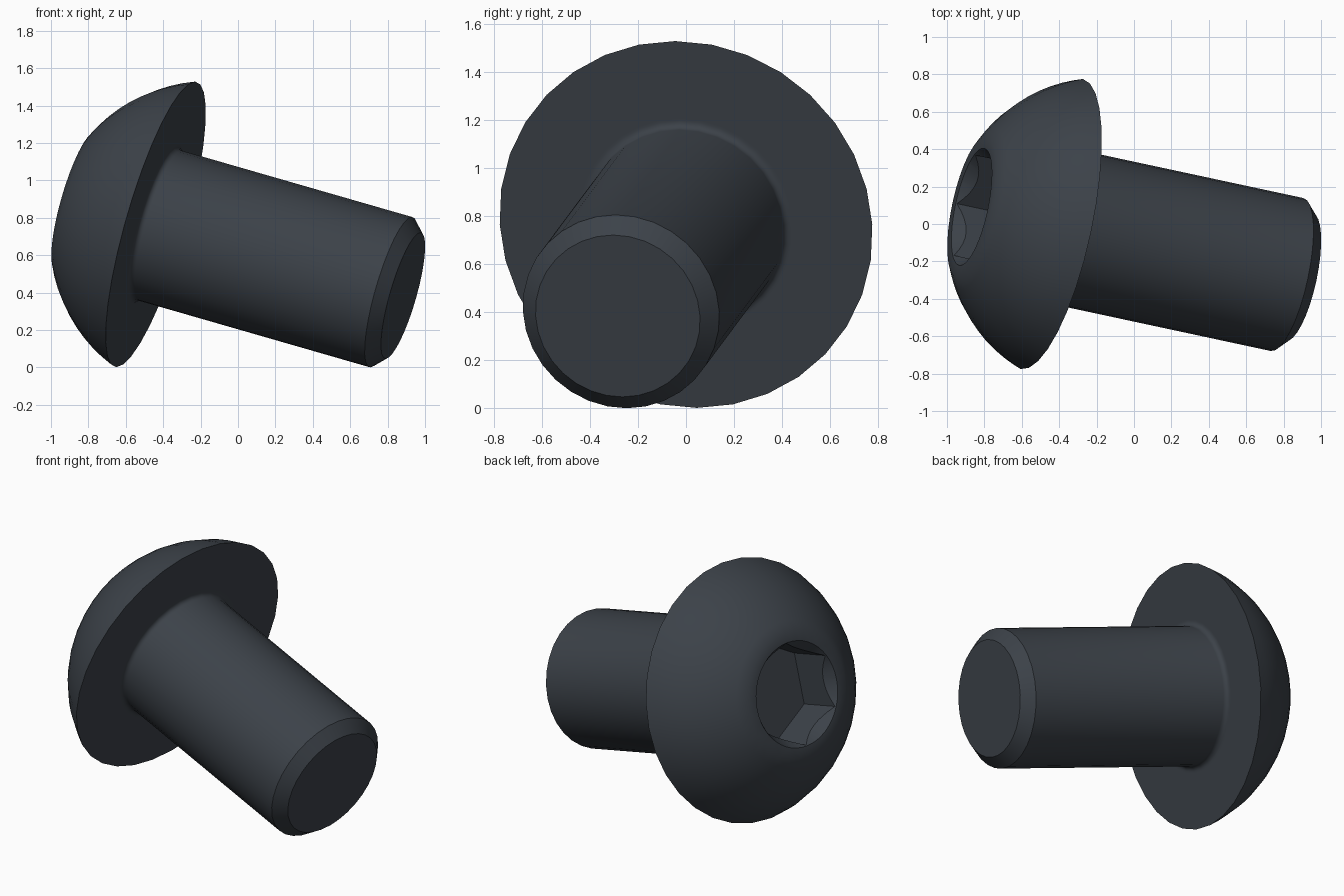
import bpy, bmesh
from math import sin, cos, radians, atan2, hypot, pi
from mathutils import Vector, Matrix

if "Cube" in bpy.data.objects:
    bpy.data.objects.remove(bpy.data.objects["Cube"], do_unlink=True)

steel = bpy.data.materials.new("dark_steel")
steel.use_nodes = True
colour = (0.045, 0.054, 0.066, 1)
steel.diffuse_color = colour
steel.node_tree.nodes["Principled BSDF"].inputs["Base Color"].default_value = colour

# Tilted frame: local z runs along the screw towards the head
axis = Vector((-0.941, 0.202, 0.271)).normalized()
up = (Vector((0, 0, 1)) - axis * axis.z).normalized()
side = axis.cross(up)
frame = Matrix((up, side, axis)).transposed().to_4x4()
frame.translation = (-0.44, 0, 0.765)


def lathe(name, profile, steps):
    """Turn a (radius, height) profile round the local z axis."""
    bm = bmesh.new()
    verts = [bm.verts.new((r, 0, h)) for r, h in profile]
    edges = [bm.edges.new(pair) for pair in zip(verts, verts[1:])]
    bmesh.ops.spin(bm, geom=verts + edges, cent=(0, 0, 0), axis=(0, 0, 1),
                   angle=2 * pi, steps=steps)
    bmesh.ops.remove_doubles(bm, verts=bm.verts[:], dist=1e-4)
    bmesh.ops.recalc_face_normals(bm, faces=bm.faces[:])
    mesh = bpy.data.meshes.new(name)
    bm.to_mesh(mesh)
    bm.free()
    obj = bpy.data.objects.new(name, mesh)
    bpy.context.collection.objects.link(obj)
    obj.matrix_world = frame
    return obj


# Main dimensions
head_r, head_h, flat_r = 0.793, 0.455, 0.385
shank_r, shank_len = 0.418, 1.405
chamfer, fillet = 0.068, 0.03

# Domed head: arc centred on the axis, from the flat top to the rim
centre = (flat_r ** 2 + head_h ** 2 - head_r ** 2) / (2 * head_h)
dome_r = hypot(head_r, centre)
start = atan2(flat_r, head_h - centre)
end = atan2(head_r, -centre)
profile = [(0, head_h)]
for i in range(10):
    a = start + (end - start) * i / 9
    profile.append((dome_r * sin(a), centre + dome_r * cos(a)))

# Fillet under the head, then the shank with its chamfered tip
profile.append((shank_r + fillet + 0.01, 0))
for i in range(5):
    a = radians(90 * i / 4)
    profile.append((shank_r + fillet * (1 - sin(a)), -fillet * (1 - cos(a))))
profile += [(shank_r, chamfer - shank_len),
            (shank_r - chamfer, -shank_len), (0, -shank_len)]
screw = lathe("button_head_screw", profile, 32)
screw.data.materials.append(steel)

# Hexagonal socket and the cone that breaks its mouth
top, hex_r, depth, slope = head_h + 0.1, 0.316, 0.285, 0.7
hex_cutter = lathe("socket_cutter", [
    (0, top), (hex_r, top), (hex_r, head_h - depth), (0, head_h - depth)], 6)
cone_cutter = lathe("mouth_cutter", [
    (0, top), (0.32 + 0.1 * slope, top),
    (0.32 - 0.2 * slope, head_h - 0.2), (0, head_h - 0.2)], 48)

bpy.ops.object.select_all(action='DESELECT')
screw.select_set(True)
bpy.context.view_layer.objects.active = screw
for cutter in (hex_cutter, cone_cutter):
    cutter.hide_render = True
    mod = screw.modifiers.new(cutter.name, 'BOOLEAN')
    mod.operation = 'DIFFERENCE'
    mod.solver = 'EXACT'
    mod.object = cutter
    bpy.ops.object.modifier_apply(modifier=mod.name)
    bpy.data.objects.remove(cutter, do_unlink=True)

bpy.ops.object.shade_smooth_by_angle(angle=radians(32))
